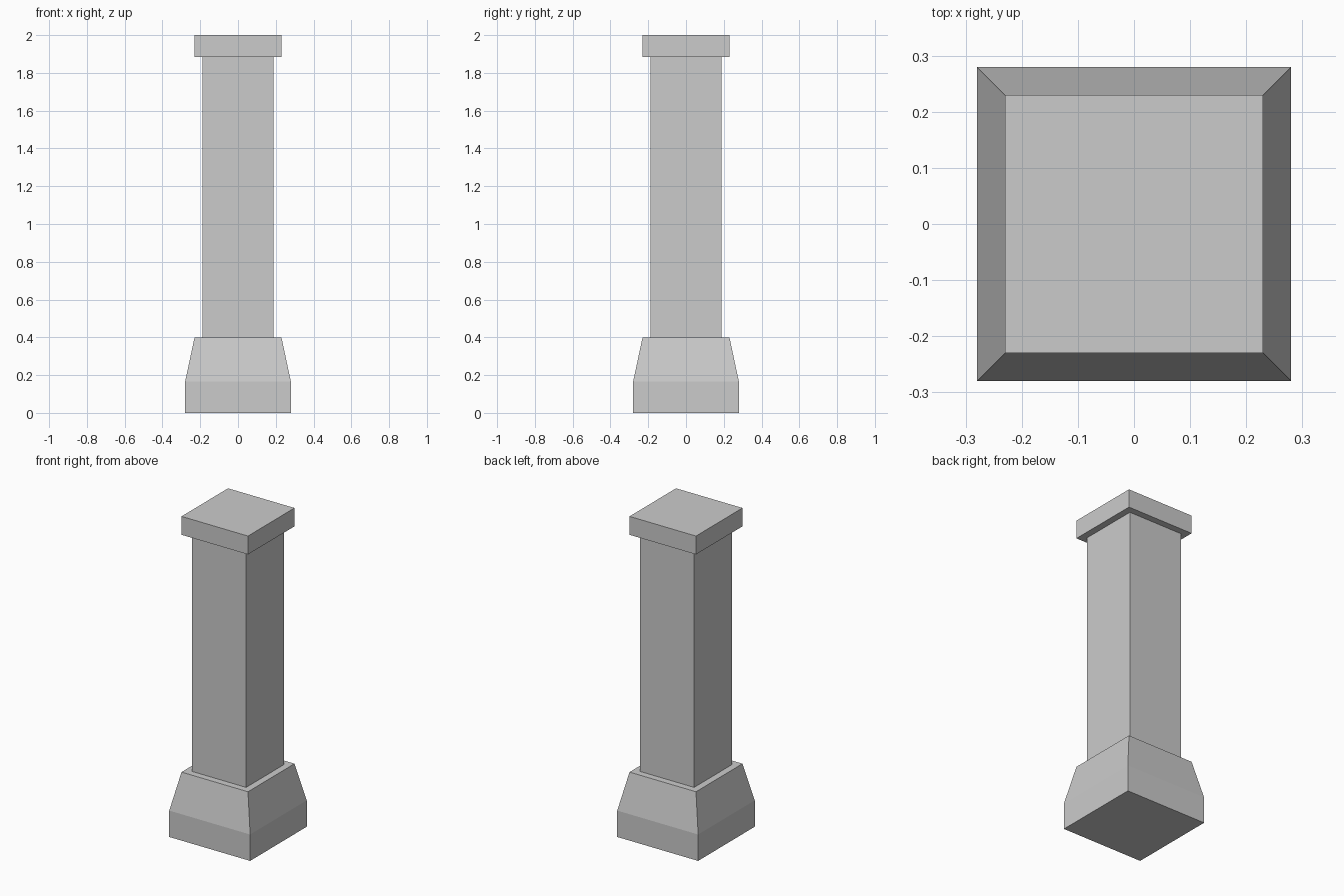
import bpy, bmesh

if "Cube" in bpy.data.objects:
    bpy.data.objects.remove(bpy.data.objects["Cube"])


def square_loft(name, sections):
    """Stack square rings given as (half_width, z), capped at both ends."""
    bm = bmesh.new()
    rings = [[bm.verts.new((sx * h, sy * h, z))
              for sx, sy in ((-1, -1), (1, -1), (1, 1), (-1, 1))]
             for h, z in sections]
    for lower, upper in zip(rings, rings[1:]):
        for i in range(4):
            j = (i + 1) % 4
            bm.faces.new((lower[i], lower[j], upper[j], upper[i]))
    bm.faces.new(rings[0][::-1])
    bm.faces.new(rings[-1])
    mesh = bpy.data.meshes.new(name)
    bm.to_mesh(mesh)
    bm.free()
    obj = bpy.data.objects.new(name, mesh)
    bpy.context.collection.objects.link(obj)
    return obj


# Plinth with tapered upper half
square_loft("pillar_base", [(0.28, 0), (0.28, 0.165), (0.23, 0.4)])
# Square shaft
square_loft("pillar_shaft", [(0.188, 0.4), (0.188, 1.885)])
# Flat cap slab
square_loft("pillar_cap", [(0.23, 1.885), (0.23, 2.0)])
